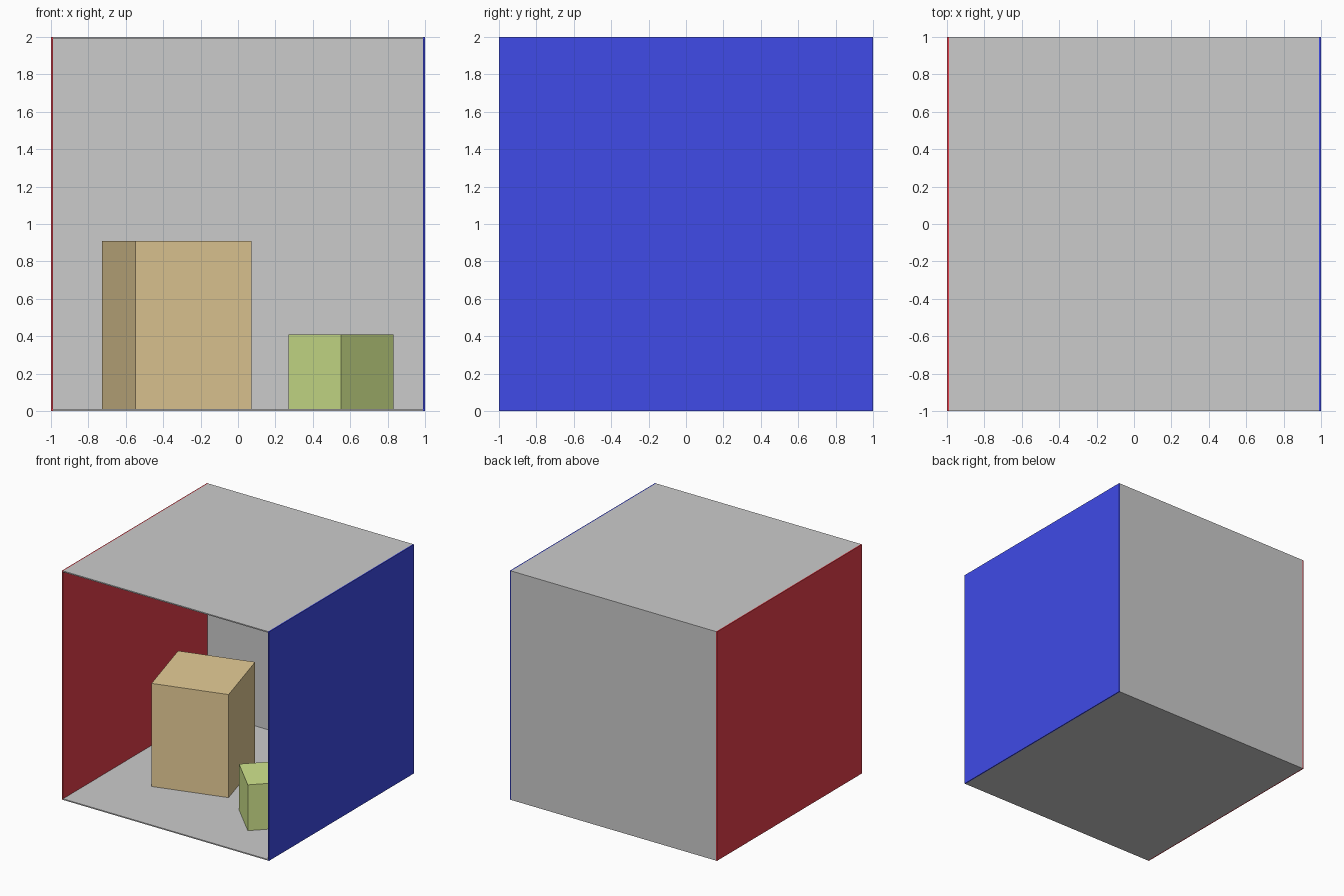
import bpy
import bmesh
from math import radians
from mathutils import Matrix

if "Cube" in bpy.data.objects:
    bpy.data.objects.remove(bpy.data.objects["Cube"])

T = 0.01  # panel thickness


def material(name, rgb):
    mat = bpy.data.materials.new(name)
    mat.diffuse_color = (*rgb, 1)
    mat.use_nodes = True
    mat.node_tree.nodes["Principled BSDF"].inputs["Base Color"].default_value = mat.diffuse_color
    return mat


def box(name, size, center, angle=0, mat=None):
    mesh = bpy.data.meshes.new(name)
    bm = bmesh.new()
    bmesh.ops.create_cube(bm, size=1, matrix=Matrix.Diagonal((*size, 1)))
    bm.to_mesh(mesh)
    bm.free()
    obj = bpy.data.objects.new(name, mesh)
    obj.location = center
    obj.rotation_euler.z = radians(angle)
    if mat:
        mesh.materials.append(mat)
    bpy.context.collection.objects.link(obj)
    return obj


red = material("red", (0.80, 0.05, 0.07))
blue = material("blue", (0.05, 0.07, 0.80))
orange = material("orange", (0.79, 0.61, 0.31))
green = material("green", (0.64, 0.79, 0.27))

# Room shell, open at the front
inner = 2 - 2 * T
edge = 1 - T / 2
box("floor", (inner, 2, T), (0, 0, T / 2))
box("ceiling", (inner, 2, T), (0, 0, 2 - T / 2))
box("back_wall", (inner, T, inner), (0, edge, 1))
box("left_wall", (T, 2, 2), (-edge, 0, 1), mat=red)
box("right_wall", (T, 2, 2), (edge, 0, 1), mat=blue)

# Blocks standing on the floor
box("tall_block", (0.645, 0.645, 0.9), (-0.328, -0.01, T + 0.45), 16, orange)
box("short_block", (0.397, 0.397, 0.4), (0.55, -0.37, T + 0.2), 45, green)
